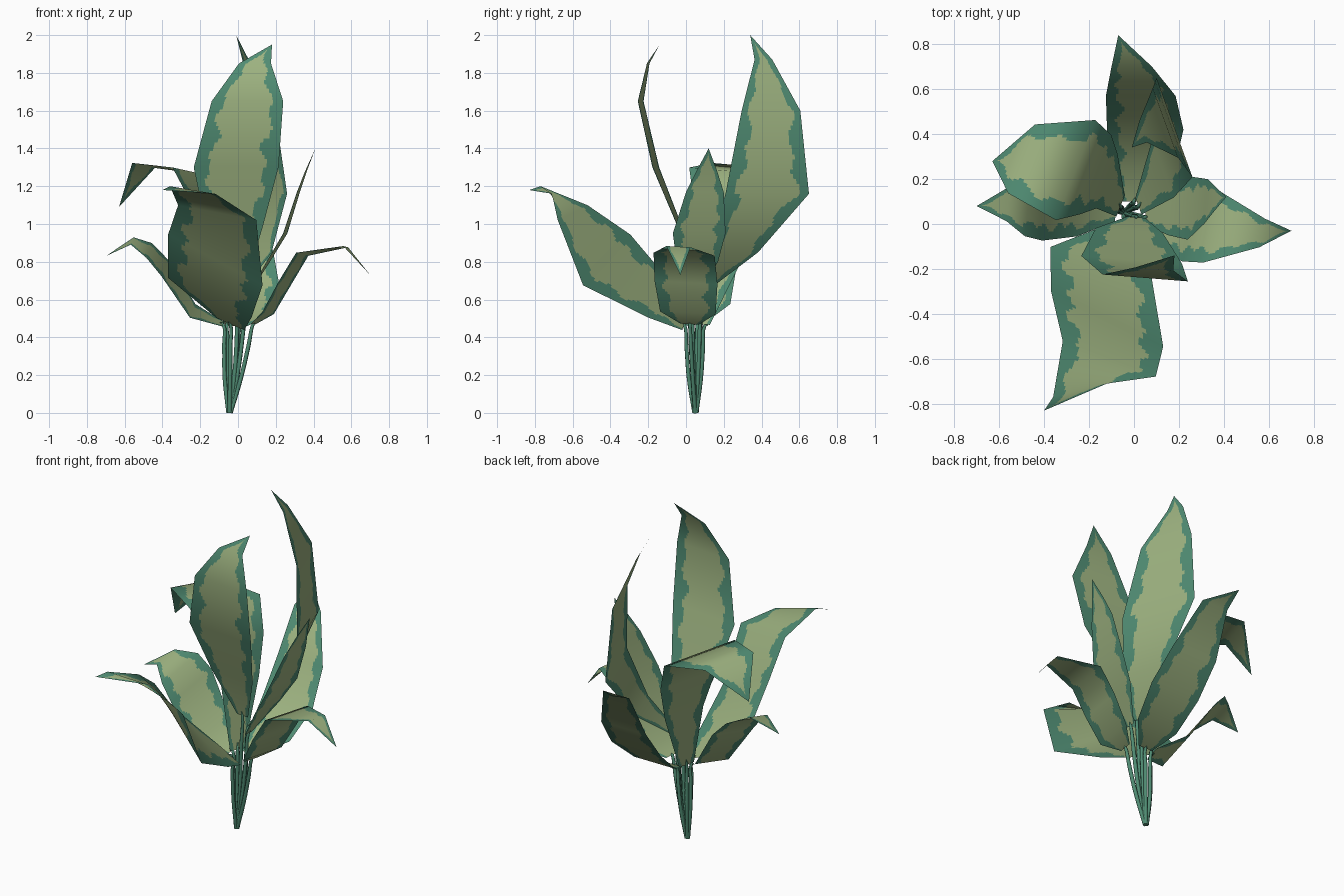
import bpy, math, random
from mathutils import Vector

if "Cube" in bpy.data.objects:
    bpy.data.objects.remove(bpy.data.objects["Cube"])

random.seed(4)


def material(name, rgb):
    m = bpy.data.materials.new(name)
    m.diffuse_color = (*rgb, 1)
    m.use_nodes = True
    m.node_tree.nodes["Principled BSDF"].inputs["Base Color"].default_value = m.diffuse_color
    return m


GREEN = material("leaf green", (0.080, 0.262, 0.171))
LIGHT = material("pale centre", (0.337, 0.445, 0.216))
ROWS, COLS = 60, 28          # fine grid, needed for the wavy colour border
ROOT = Vector((-0.045, 0.05, 0))


def blade(name, spine, side, widths):
    """Folded leaf: straight cross-sections along a spine, pale ragged centre."""
    spine = [Vector(p) for p in spine]
    sides = side if isinstance(side, list) else [side] * len(spine)
    sides = [Vector(s).normalized() for s in sides]
    # soft normals at the folds
    segs = [s.cross(b - a).normalized() for s, a, b in zip(sides, spine, spine[1:])]
    norms = [segs[0]] + [(a + b).normalized() for a, b in zip(segs, segs[1:])] + [segs[-1]]
    # spread rows over the segments by length
    dist = [0]
    for a, b in zip(spine, spine[1:]):
        dist.append(dist[-1] + (b - a).length)
    stops = []
    for i in range(len(spine) - 1):
        n = max(2, round(ROWS * (dist[i + 1] - dist[i]) / dist[-1]))
        stops += [(i, k / n) for k in range(n)]
    stops.append((len(spine) - 2, 1.0))
    verts, normals, faces, mats = [], [], [], []
    phase = [random.uniform(0, 6.28) for _ in range(4)]
    for i, t in stops:
        c = spine[i].lerp(spine[i + 1], t)
        half = (sides[i] * widths[i]).lerp(sides[i + 1] * widths[i + 1], t)
        verts += [c + half * (2 * k / COLS - 1) for k in range(COLS + 1)]
        normals += [norms[i].lerp(norms[i + 1], t).normalized()] * (COLS + 1)
    for r, (i, t) in enumerate(stops[:-1]):
        v = (dist[i] + t * (dist[i + 1] - dist[i])) / dist[-1]
        for k in range(COLS):
            a = r * (COLS + 1) + k
            faces.append((a, a + 1, a + COLS + 2, a + COLS + 1))
            u = (2 * k + 1) / COLS - 1
            s = 0 if u < 0 else 1
            edge = 0.66 + 0.08 * math.sin(48 * v + phase[s]) \
                + 0.06 * math.sin(23 * v + phase[s + 2])
            edge *= min(1, (0.96 - v) / 0.1)
            mats.append(1 if abs(u) < edge else 0)
    me = bpy.data.meshes.new(name)
    me.from_pydata(verts, [], faces)
    me.materials.append(GREEN)
    me.materials.append(LIGHT)
    me.polygons.foreach_set("material_index", mats)
    me.polygons.foreach_set("use_smooth", [True] * len(faces))
    me.update()
    me.normals_split_custom_set_from_vertices(normals)
    bpy.context.collection.objects.link(bpy.data.objects.new(name, me))


def stem(name, end, nxt):
    """Thin round stalk from the root up into the leaf base."""
    end, nxt = Vector(end), Vector(nxt)
    out = Vector((end.x - ROOT.x, end.y - ROOT.y, 0))
    ang = out.normalized() * 0.012
    pts = [ROOT + ang * 0.5,
           ROOT + ang + out * 0.4 + Vector((0, 0, end.z * 0.4)),
           ROOT + out * 0.8 + Vector((0, 0, end.z * 0.75)),
           end, end.lerp(nxt, 0.1)]
    cu = bpy.data.curves.new(name, 'CURVE')
    cu.dimensions = '3D'
    cu.bevel_depth = 0.0115
    cu.bevel_resolution = 1
    cu.resolution_u = 4
    cu.use_fill_caps = True
    sp = cu.splines.new('BEZIER')
    sp.bezier_points.add(len(pts) - 1)
    for b, p, r in zip(sp.bezier_points, pts, (1, 1, 1, 0.8, 0.3)):
        b.co, b.radius = p, r
        b.handle_left_type = b.handle_right_type = 'AUTO'
    cu.materials.append(GREEN)
    ob = bpy.data.objects.new(name, cu)
    bpy.context.collection.objects.link(ob)
    bpy.ops.object.select_all(action='DESELECT')
    bpy.context.view_layer.objects.active = ob
    ob.select_set(True)
    bpy.ops.object.convert(target='MESH')


def leaf(name, spine, side, widths):
    blade(name + "_leaf", spine, side, widths)
    stem(name + "_stem", spine[0], spine[1])


# outer ring of arching leaves (the front one twists)
leaf("front", [(-.04, -.01, .47), (-.15, -.15, .61), (-.12, -.42, .81),
               (-.11, -.60, 1.06), (-.24, -.74, 1.18), (-.40, -.83, 1.18)],
     [(.23, -.03, -.10), (.23, -.05, -.11), (.26, -.13, -.14),
      (.21, -.08, -.04), (.12, .03, -.02), (.12, .03, -.02)],
     (.08, .25, .31, .225, .125, 0))
leaf("back", [(0, .10, .46), (.04, .25, .52), (.05, .42, .67),
              (.03, .57, .86), (-.01, .70, 1.13), (-.07, .84, 1.19)],
     (1, 0, 0), (.05, .14, .17, .155, .09, 0))
leaf("left", [(-.08, .06, .47), (-.24, .09, .54), (-.39, .10, .77),
              (-.47, .10, .86), (-.56, .09, .91), (-.70, .08, .83)],
     (.1, 1, .25), (.05, .15, .18, .16, .08, 0))
leaf("right", [(.08, .02, .47), (.16, .01, .53), (.25, 0, .69),
               (.34, -.01, .84), (.57, -.04, .88), (.70, -.03, .73)],
     (.2, 1, -.05), (.05, .15, .17, .165, .065, 0))
leaf("back_left", [(-.06, .08, .47), (-.12, .19, .85), (-.17, .22, 1.08),
                   (-.26, .24, 1.28), (-.50, .29, 1.31), (-.63, .28, 1.09)],
     (.36, .92, -.08), (.05, .13, .19, .24, .165, 0))

# inner upright leaves
leaf("tall_front", [(.01, .03, .72), (-.02, -.03, .98), (-.01, -.16, 1.30),
                    (.05, -.24, 1.65), (.09, -.20, 1.85), (.18, -.14, 1.95)],
     (1, -.08, 0), (.04, .15, .225, .19, .085, 0))
leaf("tall_back", [(.02, .08, .65), (.13, .25, .85), (.18, .43, 1.16),
                   (.14, .45, 1.60), (.04, .41, 1.87), (-.01, .34, 2.0)],
     (-.34, .94, 0), (.04, .14, .235, .165, .05, 0))
leaf("small_right", [(.05, .03, .62), (.16, .06, .80), (.25, .07, .95),
                     (.32, .10, 1.17), (.36, .11, 1.28), (.41, .12, 1.40)],
     (.08, 1, 0), (.03, .11, .14, .10, .055, 0))
